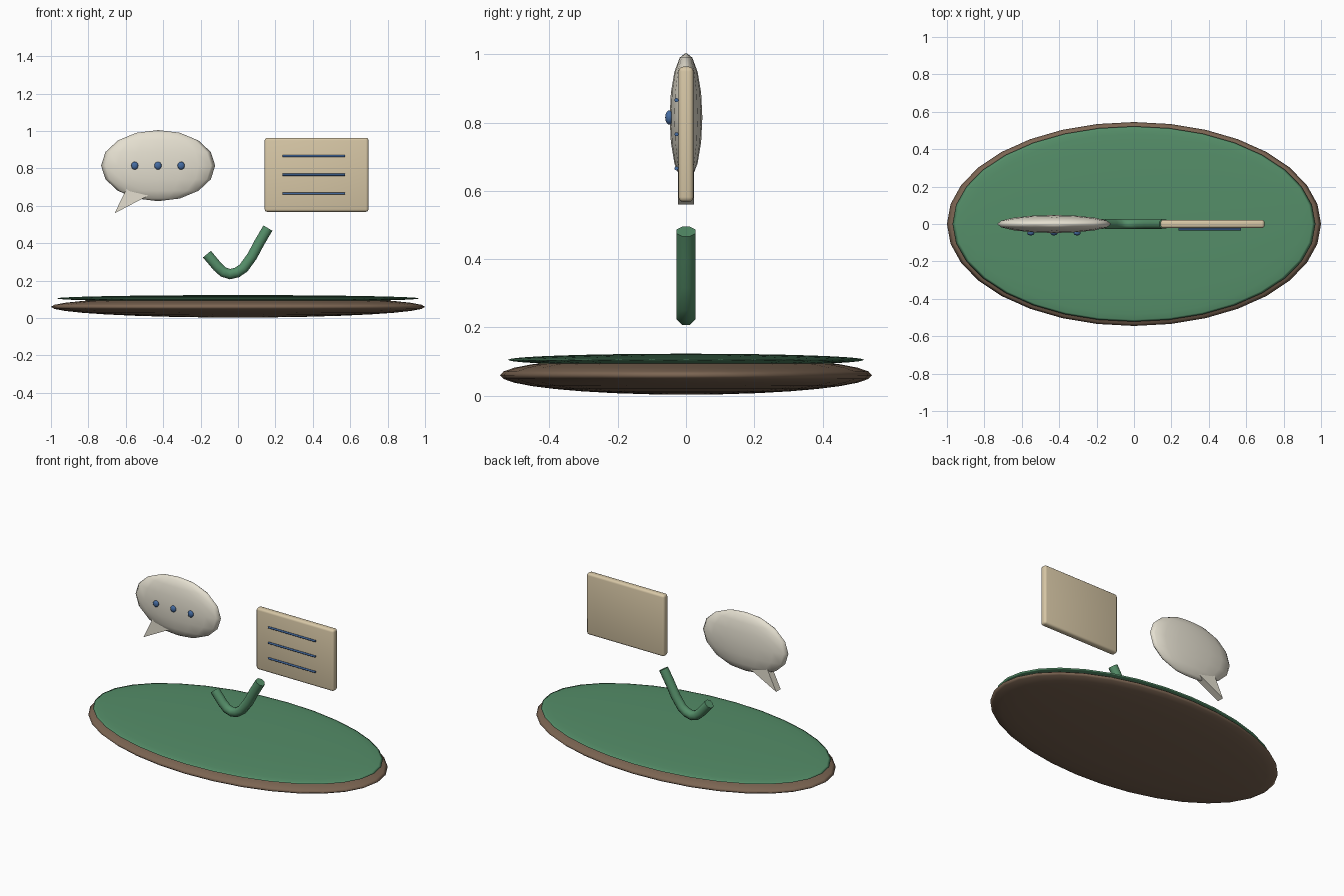
import bpy, bmesh, math
from mathutils import Vector

if "Cube" in bpy.data.objects:
    bpy.data.objects.remove(bpy.data.objects["Cube"])


def material(name, rgb):
    m = bpy.data.materials.new(name)
    m.diffuse_color = (*rgb, 1)
    m.use_nodes = True
    m.node_tree.nodes["Principled BSDF"].inputs["Base Color"].default_value = m.diffuse_color
    return m


BROWN = material("brown", (0.20, 0.13, 0.085))
GREEN = material("green", (0.09, 0.27, 0.14))
CREAM = material("cream", (0.78, 0.74, 0.63))
TAN = material("tan", (0.68, 0.57, 0.38))
BLUE = material("blue", (0.06, 0.15, 0.36))


def finish(name, bm, mat, smooth=None):
    bmesh.ops.recalc_face_normals(bm, faces=bm.faces)
    mesh = bpy.data.meshes.new(name)
    bm.to_mesh(mesh)
    bm.free()
    mesh.materials.append(mat)
    ob = bpy.data.objects.new(name, mesh)
    bpy.context.collection.objects.link(ob)
    if smooth is not None:
        bpy.ops.object.select_all(action='DESELECT')
        ob.select_set(True)
        bpy.context.view_layer.objects.active = ob
        bpy.ops.object.shade_smooth_by_angle(angle=math.radians(smooth))
    return ob


def ellipsoid(name, loc, size, mat, seg, rings):
    bm = bmesh.new()
    bmesh.ops.create_uvsphere(bm, u_segments=seg, v_segments=rings, radius=1)
    bmesh.ops.scale(bm, vec=size, verts=bm.verts)
    bmesh.ops.translate(bm, vec=loc, verts=bm.verts)
    return finish(name, bm, mat, 180)


def tube(name, path, radius, sides, mat):
    """Sweep a polygon along a path in the XZ plane, capped at both ends."""
    pts = [Vector((x, 0, z)) for x, z in path]
    side = Vector((0, 1, 0))
    bm = bmesh.new()
    rings = []
    for i, p in enumerate(pts):
        tangent = (pts[min(i + 1, len(pts) - 1)] - pts[max(i - 1, 0)]).normalized()
        normal = tangent.cross(side)
        ring = []
        for k in range(sides):
            a = 2 * math.pi * (k + 0.5) / sides
            ring.append(bm.verts.new(p + radius * (math.cos(a) * side + math.sin(a) * normal)))
        rings.append(ring)
    for r, s in zip(rings, rings[1:]):
        for k in range(sides):
            n = (k + 1) % sides
            bm.faces.new((r[k], r[n], s[n], s[k]))
    bm.faces.new(rings[0])
    bm.faces.new(rings[-1])
    return bm


# oval table: brown body with a green top
ellipsoid("table_base", (0, 0, 0.06), (1, 0.545, 0.057), BROWN, 32, 16)
ellipsoid("table_top", (0, 0, 0.105), (0.97, 0.522, 0.018), GREEN, 32, 16)

# speech bubble with tail and three dots
ellipsoid("speech_bubble", (-0.427, 0, 0.815), (0.305, 0.048, 0.19), CREAM, 16, 8)
bm = bmesh.new()
tri = [bm.verts.new((x, -0.023, z)) for x, z in ((-0.66, 0.56), (-0.44, 0.676), (-0.58, 0.725))]
face = bm.faces.new(tri)
ext = bmesh.ops.extrude_face_region(bm, geom=[face])
bmesh.ops.translate(bm, vec=(0, 0.046, 0),
                    verts=[v for v in ext["geom"] if isinstance(v, bmesh.types.BMVert)])
if not any(f.normal.y < -0.9 or f.normal.y > 0.9 for f in bm.faces if f.calc_center_median().y < -0.02):
    bm.faces.new(tri)
finish("bubble_tail", bm, CREAM)
for i in range(3):
    ellipsoid(f"bubble_dot_{i + 1}", (-0.552 + 0.124 * i, 0, 0.815), (0.019, 0.012, 0.021), BLUE, 16, 8).location.y = -0.049

# note card with rounded edges
bm = bmesh.new()
bmesh.ops.create_cube(bm, size=1)
bmesh.ops.scale(bm, vec=(0.555, 0.044, 0.396), verts=bm.verts)
bmesh.ops.translate(bm, vec=(0.42, 0, 0.766), verts=bm.verts)
bmesh.ops.bevel(bm, geom=bm.edges[:], offset=0.014, segments=3, profile=0.5, affect='EDGES')
finish("note_card", bm, TAN, 40)

# ruled lines on the card
for i in range(3):
    z = 0.866 - 0.1 * i
    bm = tube("line", [(0.237, z), (0.573, z)], 0.006, 10, BLUE)
    finish(f"card_line_{i + 1}", bm, BLUE, 40).location.y = -0.028

# check mark
path = [(-0.166, 0.342), (-0.11, 0.275), (-0.078, 0.246), (-0.043, 0.235), (-0.005, 0.244),
        (0.03, 0.268), (0.075, 0.33), (0.115, 0.405), (0.16, 0.481)]
finish("check_mark", tube("check", path, 0.03, 8, GREEN), GREEN, 50)
